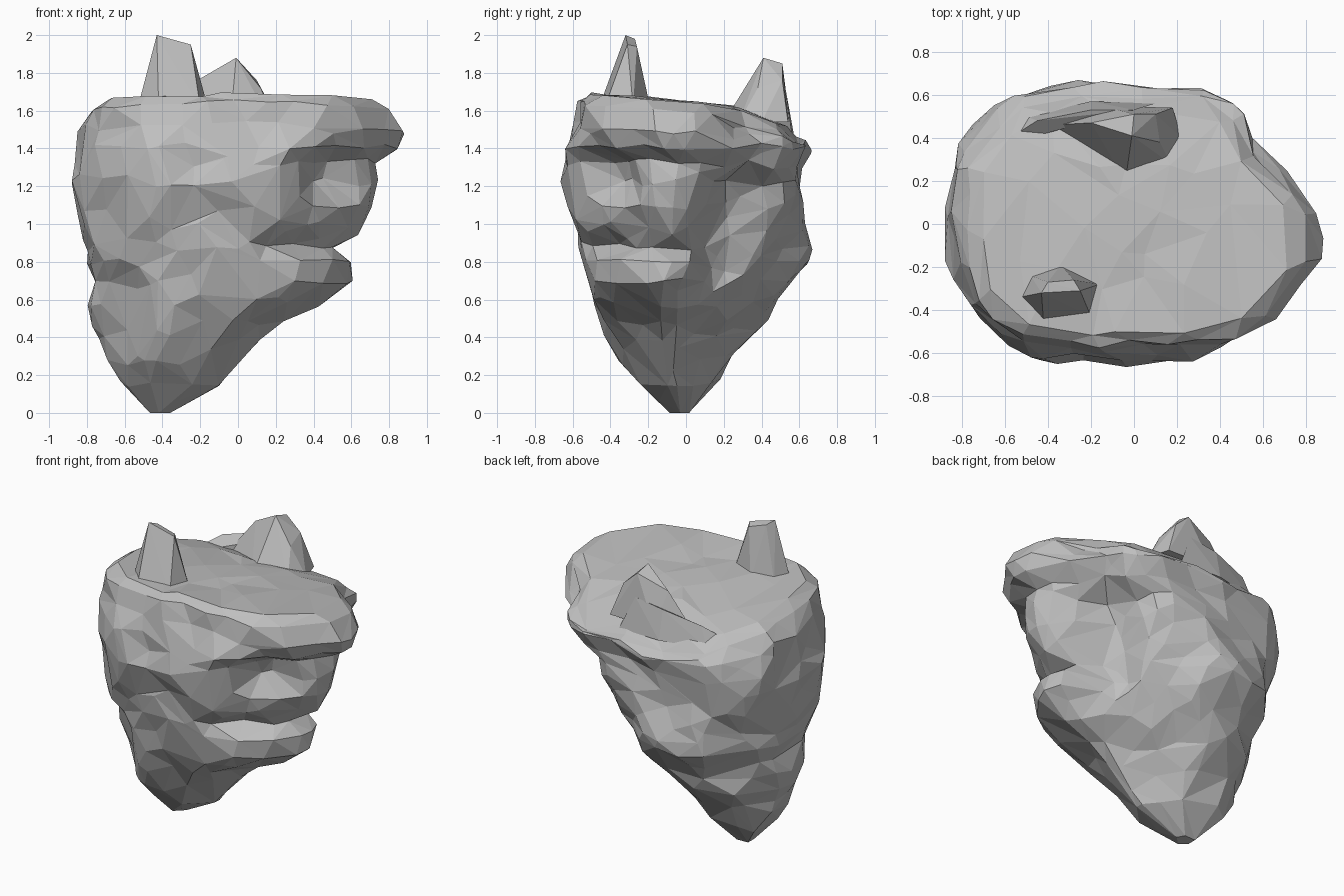
import bpy, bmesh, math
from mathutils import Vector, noise

cube = bpy.data.objects.get("Cube")
if cube:
    bpy.data.objects.remove(cube)

stone = bpy.data.materials.new("grey_stone")
stone.use_nodes = True
stone.diffuse_color = (0.52, 0.52, 0.52, 1)
stone.node_tree.nodes["Principled BSDF"].inputs["Base Color"].default_value = (0.52, 0.52, 0.52, 1)


def add_object(name, bm):
    """Turn a bmesh into a flat-shaded stone object."""
    bmesh.ops.recalc_face_normals(bm, faces=bm.faces)
    mesh = bpy.data.meshes.new(name)
    bm.to_mesh(mesh)
    bm.free()
    mesh.materials.append(stone)
    obj = bpy.data.objects.new(name, mesh)
    bpy.context.collection.objects.link(obj)
    return obj


# Rock outline in hundredths: height, then reach toward eight compass
# directions, counter-clockwise from +x
LEVELS = [
    (0, -36, -26, 2, 34, 47, 36, 9, -23),
    (15, -8, -9, 14, 51, 60, 50, 24, 1),
    (30, 4, -2, 25, 60, 71, 57, 34, 13),
    (45, 27, 9, 38, 64, 78, 62, 43, 26),
    (58, 46, 25, 48, 67, 78, 65, 49, 43),
    (70, 62, 37, 55, 71, 76, 69, 52, 58),
    (80, 58, 41, 64, 77, 81, 72, 54, 59),
    (87, 51, 42, 65, 78, 80, 74, 56, 50),
    (97, 66, 47, 63, 80, 82, 76, 58, 57),
    (110, 74, 53, 60, 84, 85, 79, 61, 64),
    (122, 74, 56, 60, 86, 87, 81, 65, 64),
    (132, 72, 68, 61, 86, 85, 81, 65, 64),
    (141, 84, 75, 65, 84, 84, 82, 63, 75),
    (150, 87, 74, 64, 82, 83, 80, 57, 78),
    (159, 83, 72, 60, 77, 79, 78, 55, 74),
    (164, 74, 62, 53, 69, 71, 70, 50, 67),
]
SEGMENTS = 64
STEPS = 3

# Hollows and bulges: centre, radius, push
DENTS = [
    ((0.5, -0.45, 1.25), 0.14, (-0.06, 0.13, 0)),
    ((0.62, -0.32, 1.22), 0.1, (-0.07, 0.04, 0)),
    ((0.74, 0.36, 1.55), 0.24, (-0.09, -0.05, 0)),
    ((0.5, 0.24, 1.2), 0.18, (-0.12, -0.04, 0)),
    ((0.46, 0.24, 0.97), 0.18, (-0.12, -0.04, 0)),
    ((0.38, 0.22, 0.76), 0.15, (-0.09, -0.03, 0)),
    ((-0.62, -0.42, 0.66), 0.1, (0.03, 0.05, 0)),
    ((0.1, 0.45, 0.62), 0.1, (-0.02, -0.06, 0)),
    ((0.3, -0.4, 0.89), 0.12, (0, 0.05, 0)),
    ((-0.22, -0.64, 1.32), 0.12, (0, 0.06, 0)),
]


def ring(level):
    """Rounded polygon that touches the eight reaches of a level."""
    z, *reach = [v / 100 for v in level]
    centre = Vector(((reach[0] - reach[4]) / 2, (reach[2] - reach[6]) / 2, z))
    points = []
    for i in range(SEGMENTS):
        a = math.tau * i / SEGMENTS
        total = 0
        for k, h in enumerate(reach):
            b = math.tau * k / 8
            gap = max(h - centre.x * math.cos(b) - centre.y * math.sin(b), 0.02)
            total += (max(math.cos(a - b), 0) / gap) ** 14
        r = total ** (-1 / 14)
        points.append(centre + Vector((math.cos(a) * r, math.sin(a) * r, 0)))
    return points


def weather(p):
    """Dent the surface, tilt the plateau backward and roughen it."""
    q = p.copy()
    for centre, radius, push in DENTS:
        fall = math.exp(-((p - Vector(centre)).length / radius) ** 2)
        q += Vector(push) * fall
    tilt = min(max((p.z - 1.4) / 0.2, 0), 1)
    q.z -= tilt * (0.09 * p.y + 0.3 * max(0, p.y - 0.25))
    strength = min(1, p.z * 3) * (0.04 if p.z < 1.6 else 0.02)
    q += noise.noise_vector(p * 4.5) * strength
    return q


# Rock body: lofted rings with a gently sloping top
outlines = [ring(level) for level in LEVELS]
rows = []
for low, high in zip(outlines, outlines[1:]):
    for s in range(STEPS):
        rows.append([a.lerp(b, s / STEPS) for a, b in zip(low, high)])
rows.append(outlines[-1])
middle = Vector((-0.05, 0, 1.65))
for t in (0.25, 0.5, 0.75):
    rows.append([p.lerp(middle, t) for p in outlines[-1]])

bm = bmesh.new()
grid = [[bm.verts.new(weather(p)) for p in row] for row in rows]
for low, high in zip(grid, grid[1:]):
    for i in range(SEGMENTS):
        j = (i + 1) % SEGMENTS
        bm.faces.new((low[i], low[j], high[j], high[i]))
bm.faces.new(grid[0])
bm.faces.new(grid[-1])
bmesh.ops.triangulate(bm, faces=bm.faces)
rock = add_object("rock_body", bm)
facets = rock.modifiers.new("facets", 'DECIMATE')
facets.ratio = 0.11


def crag(name, foot, foot_z, tips):
    """Faceted outcrop wrapped around a foot outline and its tips."""
    bm = bmesh.new()
    for x, y in foot:
        bm.verts.new((x, y, foot_z))
    for tip in tips:
        bm.verts.new(tip)
    bmesh.ops.convex_hull(bm, input=bm.verts)
    bmesh.ops.triangulate(bm, faces=bm.faces)
    return add_object(name, bm)


# Outcrops on the plateau
crag("front_spike",
     [(-0.53, -0.34), (-0.42, -0.46), (-0.2, -0.43), (-0.16, -0.28), (-0.34, -0.19), (-0.48, -0.24)], 1.62,
     [(-0.43, -0.32, 2), (-0.4, -0.27, 1.98), (-0.25, -0.31, 1.95), (-0.28, -0.26, 1.94)])
crag("back_peak",
     [(-0.38, 0.46), (-0.04, 0.2), (0.17, 0.28), (0.22, 0.4), (0.18, 0.54), (-0.15, 0.55)], 1.54,
     [(-0.01, 0.41, 1.88), (0, 0.51, 1.85), (-0.2, 0.47, 1.77), (0.1, 0.51, 1.76), (0.12, 0.38, 1.72)])
crag("back_ridge",
     [(-0.64, 0.36), (-0.5, 0.5), (-0.2, 0.57), (0.1, 0.56), (-0.3, 0.45)], 1.48,
     [(-0.45, 0.48, 1.61), (-0.2, 0.53, 1.67), (0, 0.53, 1.7)])
# Thin cracked ledge on the front
crag("front_ledge",
     [(-0.45, -0.57), (-0.22, -0.6), (0.1, -0.57), (-0.2, -0.5)], 1.42,
     [(-0.24, -0.58, 1.45), (-0.05, -0.56, 1.44)])
